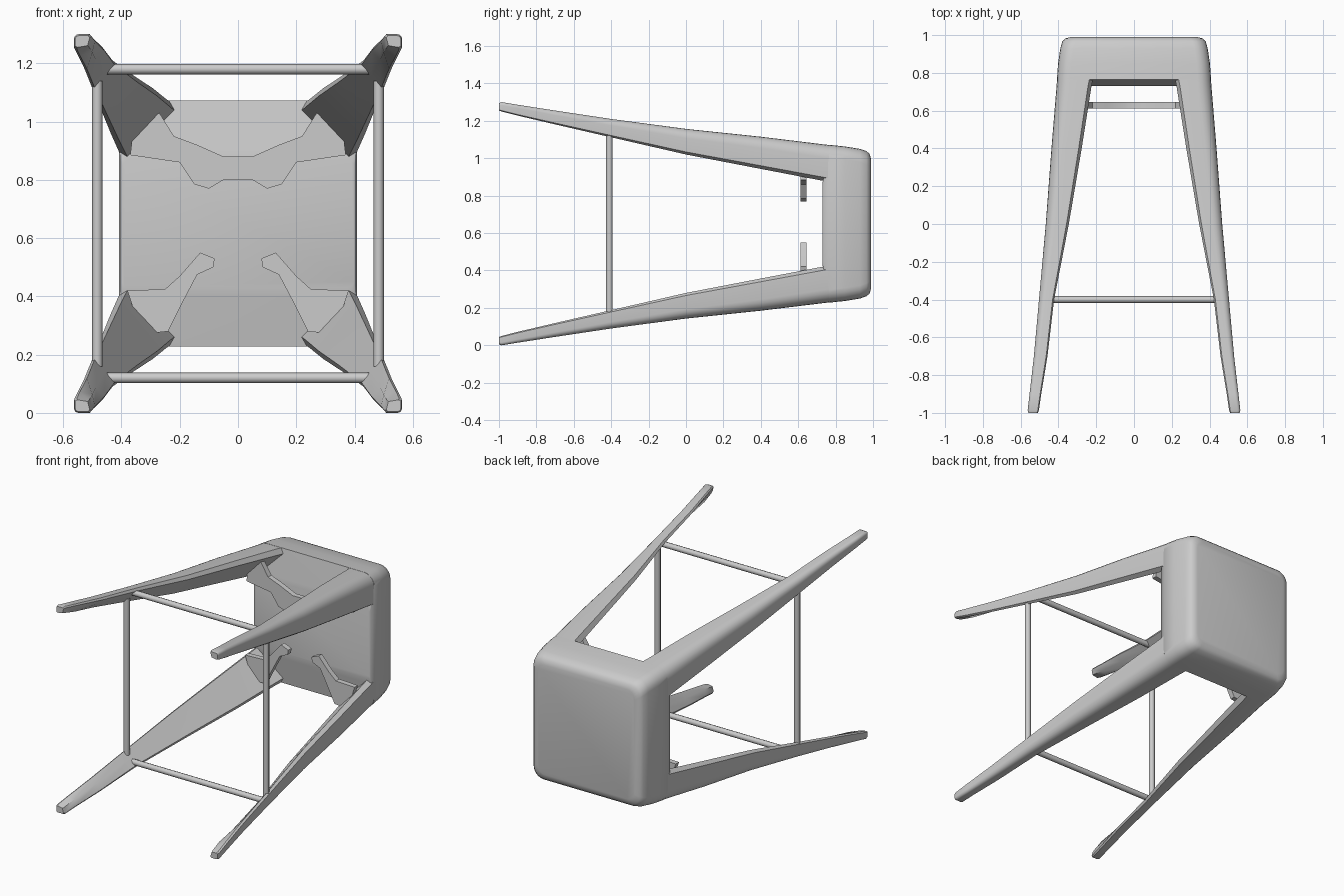
import bpy, bmesh, math
from mathutils import Vector

if "Cube" in bpy.data.objects:
    bpy.data.objects.remove(bpy.data.objects["Cube"])

CZ = 0.65  # height of the stool's long axis (it lies on its side, seat at +y)


def finish(name, bm, angle=35):
    bmesh.ops.recalc_face_normals(bm, faces=bm.faces)
    me = bpy.data.meshes.new(name)
    bm.to_mesh(me)
    bm.free()
    ob = bpy.data.objects.new(name, me)
    bpy.context.collection.objects.link(ob)
    bpy.ops.object.select_all(action='DESELECT')
    ob.select_set(True)
    bpy.context.view_layer.objects.active = ob
    bpy.ops.object.shade_smooth_by_angle(angle=math.radians(angle))
    return ob


def loft(name, rings, angle=35):
    bm = bmesh.new()
    vs = [[bm.verts.new(p) for p in r] for r in rings]
    n = len(vs[0])
    for a, b in zip(vs, vs[1:]):
        for i in range(n):
            j = (i + 1) % n
            bm.faces.new((a[i], a[j], b[j], b[i]))
    bm.faces.new(vs[0])
    bm.faces.new(vs[-1])
    return finish(name, bm, angle)


def rounded_rect(y, hx, hz, r, seg=5):
    pts = []
    for k, (sx, sz) in enumerate(((1, 1), (-1, 1), (-1, -1), (1, -1))):
        for i in range(seg + 1):
            a = math.pi / 2 * (k + i / seg)
            pts.append((sx * (hx - r) + r * math.cos(a), y,
                        CZ + sz * (hz - r) + r * math.sin(a)))
    return pts


def leg_section(y, ox, oz, wx, wz, r, sx, sz, seg=5):
    # folded-corner section: rounded outside, diagonal inside face
    e = 0.16
    pts = [(ox - wx, oz - e * wz), (ox - wx + 0.1 * wx, oz)]
    for i in range(seg + 1):
        a = math.pi / 2 * (1 - i / seg)
        pts.append((ox - r + r * math.cos(a), oz - r + r * math.sin(a)))
    pts += [(ox, oz - 0.9 * wz), (ox - e * wx, oz - wz)]
    m = 0.58 if y > -0.8 else 0.85  # feet are squarer than the upper legs
    pts.append((ox - m * wx, oz - m * wz))
    return [(sx * px, y, CZ + sz * pz) for px, pz in pts]


# Seat block with flared skirt and softly rounded top edge
loft("seat", [rounded_rect(*s) for s in (
    (0.73, 0.398, 0.22, 0.02), (0.735, 0.405, 0.25, 0.03), (0.765, 0.408, 0.422, 0.07),
    (0.85, 0.402, 0.413, 0.07), (0.93, 0.39, 0.40, 0.07), (0.965, 0.38, 0.388, 0.07),
    (0.982, 0.365, 0.373, 0.065), (0.99, 0.335, 0.343, 0.05))])

# Four tapering, splayed legs: y, outer x, outer z, widths, corner radius
LEG = ((0.84, 0.401, 0.412, 0.20, 0.205, 0.07),
       (0.73, 0.41, 0.425, 0.185, 0.195, 0.07),
       (0.40, 0.437, 0.465, 0.16, 0.172, 0.06),
       (0.0, 0.467, 0.507, 0.122, 0.137, 0.05),
       (-0.40, 0.503, 0.56, 0.08, 0.098, 0.035),
       (-0.70, 0.53, 0.605, 0.072, 0.074, 0.025),
       (-0.90, 0.553, 0.636, 0.062, 0.058, 0.018),
       (-0.985, 0.563, 0.65, 0.06, 0.05, 0.016),
       (-1.0, 0.559, 0.645, 0.05, 0.04, 0.012))
for sx, side in ((-1, "left"), (1, "right")):
    for sz, lev in ((-1, "lower"), (1, "upper")):
        loft(f"{lev}_{side}_leg", [leg_section(*s, sx, sz) for s in LEG])


# Thin rungs joining neighbouring legs
def rung(name, a, b, r=0.018, n=8):
    a, b = Vector(a), Vector(b)
    u = Vector((0, 1, 0))
    v = (b - a).normalized().cross(u)
    ring = [math.tau * i / n for i in range(n)]
    loft(name, [[p + r * (u * math.cos(t) + v * math.sin(t)) for t in ring]
                for p in (a, b)], 60)


for s, lev, side in ((-1, "lower", "left"), (1, "upper", "right")):
    z = CZ + s * 0.53
    rung(f"{lev}_rung", (-0.46, -0.40, z), (0.46, -0.40, z))
    rung(f"{side}_rung", (s * 0.483, -0.41, CZ - 0.49), (s * 0.483, -0.41, CZ + 0.49))


# Thin inner braces under the seat
def plate(name, pts, y0=0.612, y1=0.645):
    loft(name, [[(x, y, z) for x, z in pts] for y in (y0, y1)])


half = [(0.05, 0.80), (0.10, 0.77), (0.15, 0.785), (0.20, 0.86), (0.37, 0.885),
        (0.36, 0.97), (0.27, 1.03), (0.22, 0.95), (0.14, 0.92), (0.05, 0.88)]
plate("upper_brace", half + [(-x, z) for x, z in reversed(half)])
hook = [(0.085, 0.50), (0.14, 0.475), (0.19, 0.38), (0.24, 0.28), (0.33, 0.27),
        (0.38, 0.42), (0.25, 0.425), (0.20, 0.47), (0.13, 0.55), (0.08, 0.53)]
for s, side in ((-1, "left"), (1, "right")):
    plate(f"lower_{side}_brace", [(s * x, z) for x, z in hook])
